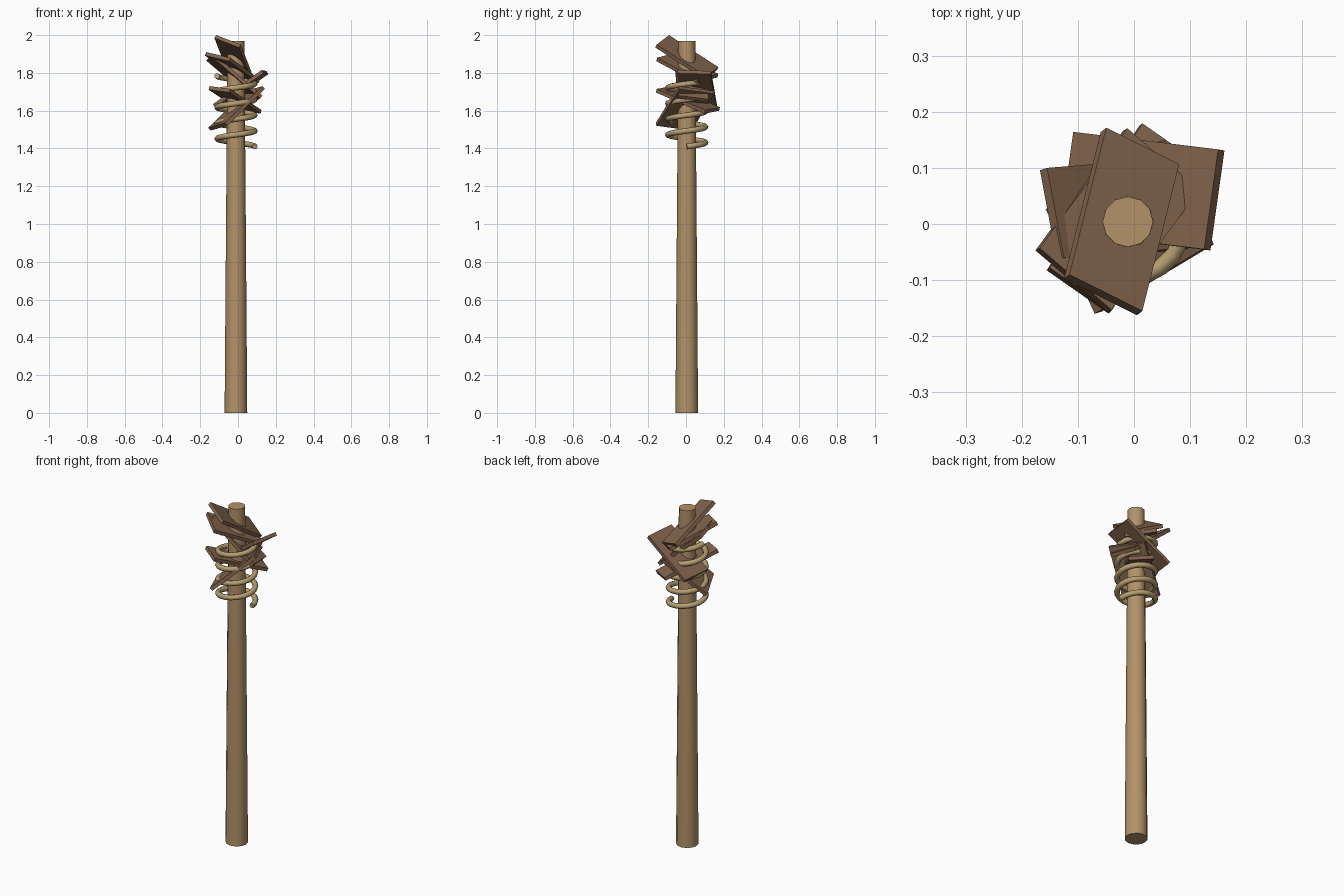
import bpy
import math
from mathutils import Vector, Matrix

if "Cube" in bpy.data.objects:
    bpy.data.objects.remove(bpy.data.objects["Cube"])


def material(name, color):
    m = bpy.data.materials.new(name)
    m.diffuse_color = (*color, 1)
    m.use_nodes = True
    m.node_tree.nodes["Principled BSDF"].inputs["Base Color"].default_value = m.diffuse_color
    return m


pole_wood = material("pole_wood", (0.45, 0.29, 0.14))
slab_wood = material("slab_wood", (0.23, 0.13, 0.075))
rope_mat = material("rope", (0.47, 0.35, 0.17))
CX, CY = -0.011, 0.004

# Tapered pole
bpy.ops.mesh.primitive_cone_add(vertices=12, radius1=0.06, radius2=0.045,
                                depth=1.97, location=(CX, CY, 0.985))
pole = bpy.context.object
pole.name = "pole"
pole.data.materials.append(pole_wood)
bpy.ops.object.shade_smooth_by_angle(angle=math.radians(40))

# Rope coil wound loosely round the pole
turns, per_turn, pitch, radius = 4.5, 20, 0.083, 0.1
n = int(turns * per_turn)
curve = bpy.data.curves.new("rope_coil", 'CURVE')
curve.dimensions = '3D'
curve.bevel_depth = 0.015
curve.bevel_resolution = 2
curve.use_fill_caps = True
spline = curve.splines.new('POLY')
spline.points.add(n)
for i, p in enumerate(spline.points):
    a = 2 * math.pi * i / per_turn
    p.co = (CX + radius * math.cos(a), CY + radius * math.sin(a),
            1.41 + pitch * i / per_turn, 1)
coil = bpy.data.objects.new("rope_coil", curve)
bpy.context.collection.objects.link(coil)
curve.materials.append(rope_mat)
bpy.ops.object.select_all(action='DESELECT')
coil.select_set(True)
bpy.context.view_layer.objects.active = coil
bpy.ops.object.convert(target='MESH')
bpy.ops.object.shade_smooth_by_angle(angle=math.radians(50))


# Flat slab from one corner and its two neighbours on the upper face
def slab(name, a, b, d, thick=0.02):
    a, b, d = Vector(a), Vector(b), Vector(d)
    u, v = b - a, d - a
    v_len = v.length
    v = (v - u * (v.dot(u) / u.length_squared)).normalized() * v_len
    w = u.cross(v).normalized()
    if w.z < 0:
        w = -w
    centre = a + u / 2 + v / 2 - w * thick / 2
    w = w * thick
    if u.cross(v).dot(w) < 0:
        u = -u
    m = Matrix((u, v, w)).transposed().to_4x4()
    bpy.ops.mesh.primitive_cube_add(size=1)
    o = bpy.context.object
    o.name = name
    o.data.transform(Matrix.Translation(centre) @ m)
    o.data.materials.append(slab_wood)


# Tilted wooden slabs skewered on the pole
corners = [
    ((-0.115, -0.09, 2.0), (0.015, -0.155, 1.95), (-0.02, 0.155, 1.82)),
    ((-0.168, -0.043, 1.91), (-0.04, -0.153, 1.88), (0.01, 0.15, 1.79)),
    ((-0.155, 0.1, 1.88), (-0.125, -0.06, 1.90), (0.1, 0.12, 1.66)),
    ((0.15, 0.133, 1.81), (0.125, -0.045, 1.815), (-0.11, 0.15, 1.63)),
    ((-0.15, -0.078, 1.73), (-0.04, -0.155, 1.715), (0.04, 0.16, 1.615)),
    ((-0.07, -0.16, 1.535), (0.13, -0.04, 1.73), (-0.125, 0.04, 1.54)),
]
for i, c in enumerate(corners):
    slab(f"wood_slab_{i + 1}", *c)
